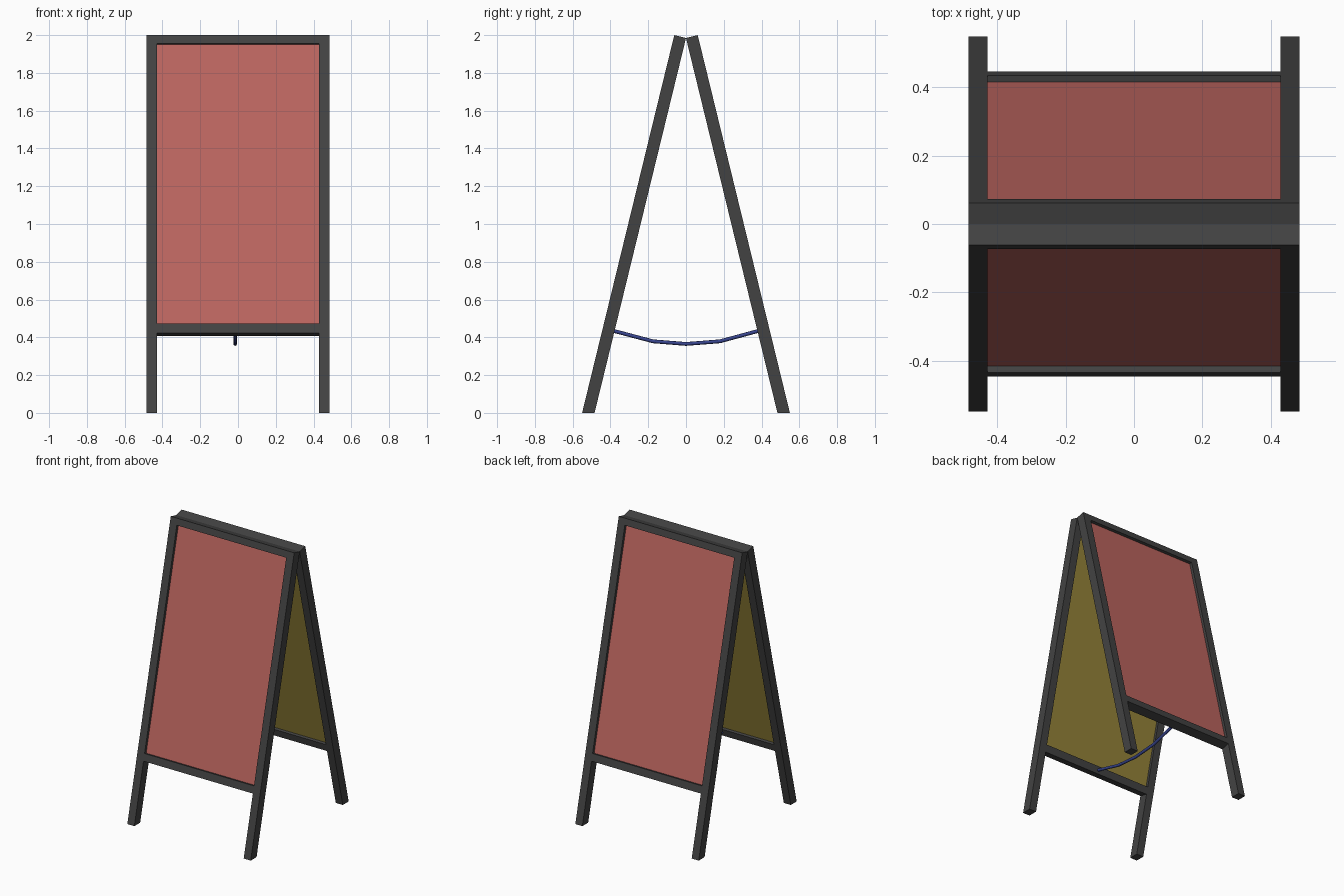
import bpy, bmesh, math

if "Cube" in bpy.data.objects:
    bpy.data.objects.remove(bpy.data.objects["Cube"])

# overall sizes
FOOT_Y, DEPTH, HALF_W, INNER_W = 0.55, 0.064, 0.485, 0.43
ANGLE = math.atan2(FOOT_Y - 0.062, 2.0)
C, S = math.cos(ANGLE), math.sin(ANGLE)


def material(name, rgb):
    m = bpy.data.materials.new(name)
    m.diffuse_color = (*rgb, 1)
    m.use_nodes = True
    m.node_tree.nodes["Principled BSDF"].inputs["Base Color"].default_value = m.diffuse_color
    return m


FRAME = material("dark_frame", (0.055, 0.055, 0.055))
RED = material("red_board", (0.50, 0.13, 0.115))
YELLOW = material("yellow_board", (0.30, 0.23, 0.04))
BLUE = material("blue_cord", (0.04, 0.06, 0.28))


def at(z, t):
    """Point (y, z) on the leaning leaf: outer-face height z, depth t inward."""
    return (-FOOT_Y + z * S / C + t * C, z - t * S)


def prism(name, x0, x1, profile, side, mats=(FRAME,), alt_edge=None):
    """Extrude a (y, z) profile along x; side = 1 front leaf, -1 back leaf."""
    bm = bmesh.new()
    a, b = ([bm.verts.new((x, y * side, z)) for y, z in profile] for x in (x0, x1))
    bm.faces.new(a)
    bm.faces.new(b)
    n = len(profile)
    for i in range(n):
        j = (i + 1) % n
        f = bm.faces.new((a[i], a[j], b[j], b[i]))
        if i == alt_edge:
            f.material_index = 1
    bmesh.ops.recalc_face_normals(bm, faces=bm.faces[:])
    me = bpy.data.meshes.new(name)
    bm.to_mesh(me)
    bm.free()
    for m in mats:
        me.materials.append(m)
    ob = bpy.data.objects.new(name, me)
    bpy.context.collection.objects.link(ob)
    return ob


def slab(z0, z1, t0, t1):
    return [at(z0, t0), at(z1, t0), at(z1, t1), at(z0, t1)]


for label, side in (("front", 1), ("back", -1)):
    # legs: square cut at the top, flat on the ground
    leg = [(-FOOT_Y, 0), at(2.0, 0), at(2.0, DEPTH), (-FOOT_Y + DEPTH / C, 0)]
    for hand, sx in (("left", -1), ("right", 1)):
        prism(f"{label}_{hand}_leg", sx * INNER_W, sx * HALF_W, leg, side)
    # cross rails
    prism(f"{label}_top_rail", -INNER_W, INNER_W, slab(1.955, 2.0, 0, DEPTH), side)
    prism(f"{label}_bottom_rail", -INNER_W, INNER_W, slab(0.422, 0.472, 0, DEPTH), side)
    # board, red outside and yellow inside, recessed in the frame
    prism(f"{label}_board", -INNER_W, INNER_W, slab(0.472, 1.955, 0.019, 0.045),
          side, (RED, YELLOW), alt_edge=2)

# sagging cord between the bottom rails
curve = bpy.data.curves.new("safety_cord", "CURVE")
curve.dimensions = "3D"
curve.bevel_depth = 0.01
curve.bevel_resolution = 2
curve.use_fill_caps = True
path = [(-0.39, 0.436), (-0.175, 0.379), (0, 0.365), (0.18, 0.379), (0.39, 0.436)]
spline = curve.splines.new("POLY")
spline.points.add(len(path) - 1)
for p, (y, z) in zip(spline.points, path):
    p.co = (-0.015, y, z, 1)
curve.materials.append(BLUE)
cord = bpy.data.objects.new("safety_cord", curve)
bpy.context.collection.objects.link(cord)
